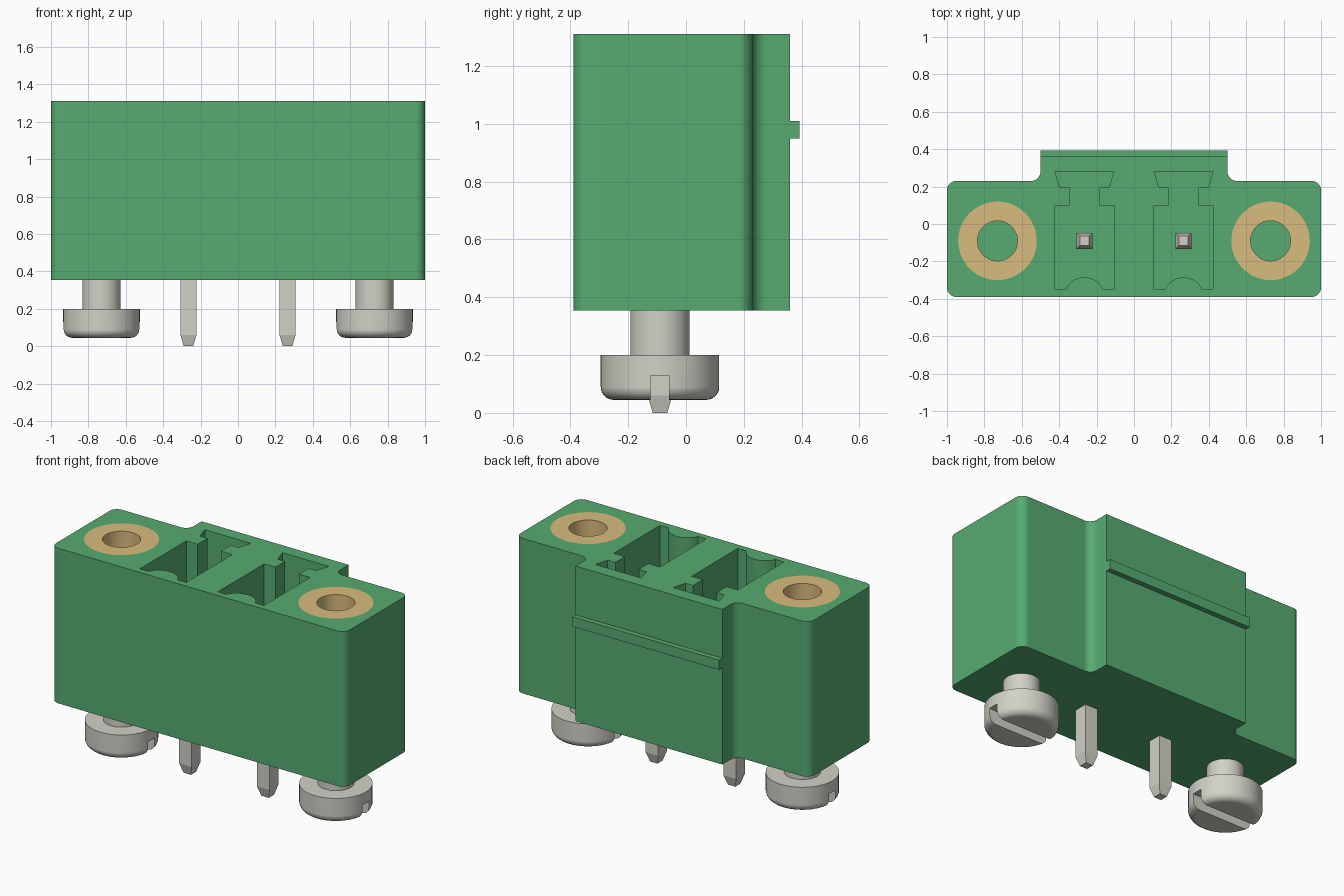
import bpy, bmesh
from math import cos, sin, pi, radians

if "Cube" in bpy.data.objects:
    bpy.data.objects.remove(bpy.data.objects["Cube"])

BOTTOM, TOP = 0.355, 1.31
AXIS_Y = -0.09          # line shared by pins and screws
SCREW_X, PIN_X = 0.73, 0.265


def material(name, rgb):
    m = bpy.data.materials.new(name)
    m.use_nodes = True
    m.diffuse_color = (*rgb, 1)
    m.node_tree.nodes["Principled BSDF"].inputs["Base Color"].default_value = (*rgb, 1)
    return m


GREEN = material("green plastic", (0.095, 0.41, 0.167))
METAL = material("grey metal", (0.645, 0.638, 0.572))
BRASS = material("brass", (0.70, 0.50, 0.21))


def make(name, bm, mat, loc=(0, 0, 0)):
    bmesh.ops.recalc_face_normals(bm, faces=bm.faces)
    me = bpy.data.meshes.new(name)
    bm.to_mesh(me)
    bm.free()
    me.materials.append(mat)
    ob = bpy.data.objects.new(name, me)
    ob.location = loc
    bpy.context.collection.objects.link(ob)
    return ob


def prism(name, outline, z0, z1, mat, loc=(0, 0, 0)):
    """Extrude a flat outline from z0 to z1."""
    bm = bmesh.new()
    low = [bm.verts.new((x, y, z0)) for x, y in outline]
    high = [bm.verts.new((x, y, z1)) for x, y in outline]
    bm.faces.new(low)
    bm.faces.new(high)
    n = len(low)
    for i in range(n):
        j = (i + 1) % n
        bm.faces.new((low[i], low[j], high[j], high[i]))
    return make(name, bm, mat, loc)


def loft(name, rings, sides, mat, loc, turn=0.0, closed=False):
    """Stack of (radius, z) rings; closed joins the last ring to the first."""
    bm = bmesh.new()
    loops = [[bm.verts.new((r * cos(turn + 2 * pi * k / sides),
                            r * sin(turn + 2 * pi * k / sides), z))
              for k in range(sides)] for r, z in rings]
    pairs = list(zip(loops, loops[1:]))
    if closed:
        pairs.append((loops[-1], loops[0]))
    else:
        bm.faces.new(loops[0])
        bm.faces.new(loops[-1])
    for a, b in pairs:
        for k in range(sides):
            j = (k + 1) % sides
            bm.faces.new((a[k], a[j], b[j], b[k]))
    return make(name, bm, mat, loc)


def arc(cx, cy, r, a0, a1, steps=8):
    return [(cx + r * cos(radians(a0 + (a1 - a0) * i / steps)),
             cy + r * sin(radians(a0 + (a1 - a0) * i / steps))) for i in range(steps + 1)]


def box(x, y):
    return [(-x, -y), (x, -y), (x, y), (-x, y)]


def cut(ob, cutters):
    for c in cutters:
        c.hide_render = True
        mod = ob.modifiers.new("cut", "BOOLEAN")
        mod.operation, mod.solver, mod.object = "DIFFERENCE", "EXACT", c
    bpy.context.view_layer.update()
    done = bpy.data.meshes.new_from_object(
        ob.evaluated_get(bpy.context.evaluated_depsgraph_get()))
    ob.modifiers.clear()
    ob.data = done
    for c in cutters:
        bpy.data.objects.remove(c)


def smooth(ob):
    bpy.ops.object.select_all(action="DESELECT")
    ob.select_set(True)
    bpy.context.view_layer.objects.active = ob
    bpy.ops.object.shade_smooth_by_angle(angle=radians(35))
    mod = ob.modifiers.new("even normals", "WEIGHTED_NORMAL")
    mod.keep_sharp = True


# Housing: rounded outer corners, filleted step up to the wider middle
R = 0.05
half = (arc(1 - R, -0.39 + R, R, -90, 0) + arc(1 - R, 0.23 - R, R, 0, 90)
        + arc(0.5 + R, 0.23 + R, R, 270, 180) + [(0.5, 0.36)])
housing = prism("housing", half + [(-x, y) for x, y in reversed(half)], BOTTOM, TOP, GREEN)

# Plug cavity: main well with a round key at the front, neck and dovetail at the back
well = [(0.157, -0.35), (0.157, 0.10), (0.08, 0.10), (0.08, 0.195),
        (0.132, 0.195), (0.157, 0.28)]
key = arc(0, -0.395, 0.11, 156, 24, 14)
key = [(-0.1, -0.35)] + key[1:-1] + [(0.1, -0.35)]
cavity = key + well + [(-x, y) for x, y in reversed(well)]

cutters = []
for s in (-1, 1):
    cutters.append(prism("cavity_cutter", cavity, 0.5, TOP + 0.1, GREEN, (s * PIN_X, 0, 0)))
    cutters.append(loft("insert_cutter", [(0.21, 0.75), (0.21, TOP + 0.1)], 48, GREEN,
                        (s * SCREW_X, AXIS_Y, 0)))
cut(housing, cutters)
smooth(housing)

# Latch ridge across the back
prism("latch_ridge", box(0.5, 0.02), 0.95, 1.01, GREEN, (0, 0.372, 0))

for s, side in ((-1, "right"), (1, "left")):
    # Brass threaded insert, open to the floor of its pocket
    smooth(loft(side + "_insert",
                [(0.21, 0.75), (0.21, TOP), (0.107, TOP), (0.107, 0.75)],
                48, BRASS, (s * SCREW_X, AXIS_Y, 0), closed=True))

    # Slotted screw with a rounded head
    rim = [(r, z) for r, z in arc(0.16, 0.09, 0.045, -90, 0, 6)]
    screw = loft(side + "_screw", rim + [(0.205, 0.2), (0.102, 0.2), (0.102, 0.4)],
                 48, METAL, (s * SCREW_X, AXIS_Y, 0))
    cut(screw, [prism("slot_cutter", box(0.3, 0.032), -0.1, 0.13, METAL,
                      (s * SCREW_X, AXIS_Y, 0))])
    smooth(screw)

    # Square contact pin, tapered at both ends
    w, t = 0.043 * 2 ** 0.5, 0.025 * 2 ** 0.5
    loft(side + "_pin", [(t, 0), (w, 0.06), (w, 1.0), (t, 1.06)], 4, METAL,
         (s * PIN_X, AXIS_Y, 0), turn=pi / 4)
